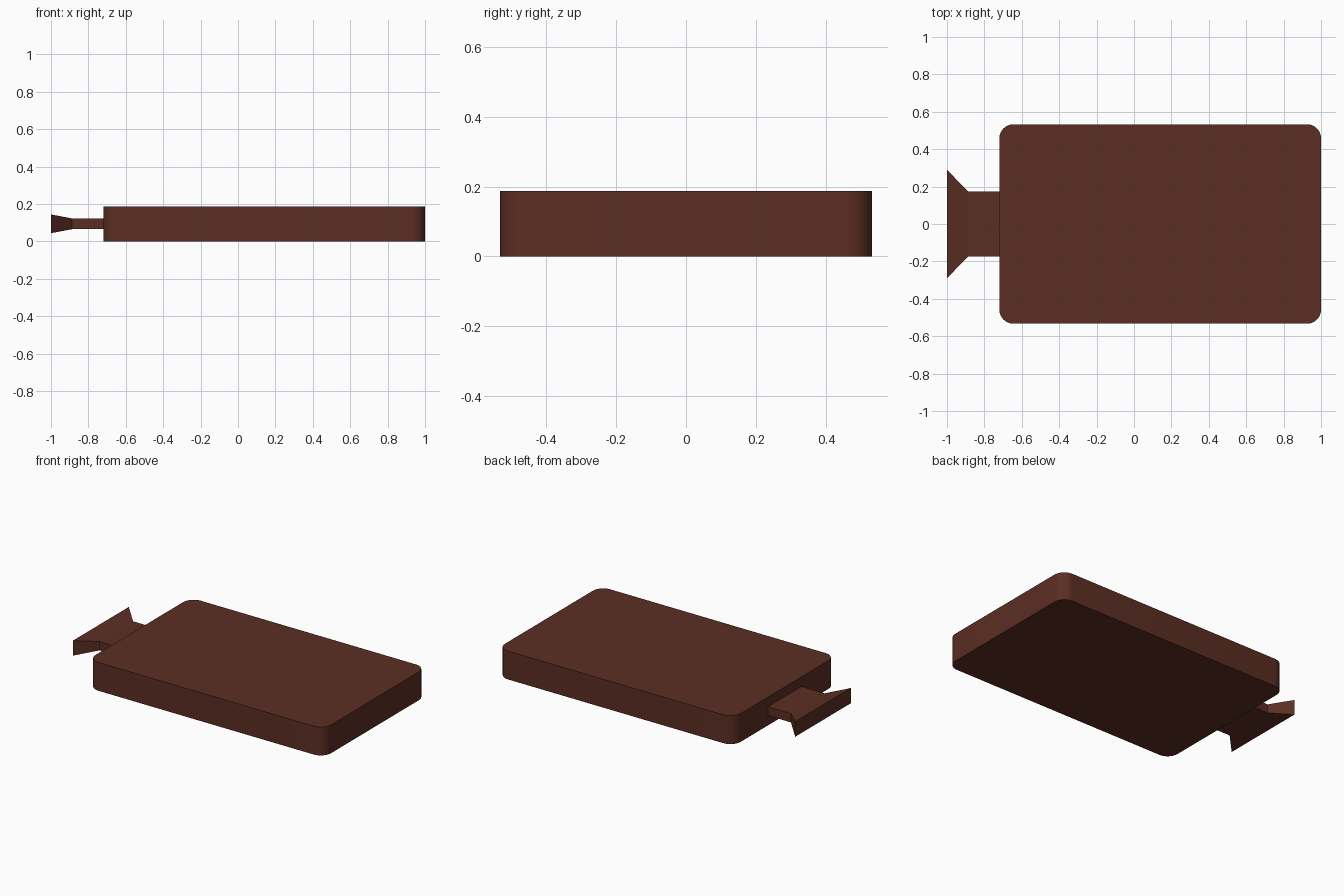
import bpy, bmesh, math

if "Cube" in bpy.data.objects:
    bpy.data.objects.remove(bpy.data.objects["Cube"])

brown = bpy.data.materials.new("dark brown")
brown.diffuse_color = (0.105, 0.027, 0.017, 1)
brown.use_nodes = True
brown.node_tree.nodes["Principled BSDF"].inputs["Base Color"].default_value = brown.diffuse_color


def make_object(name, bm):
    bmesh.ops.recalc_face_normals(bm, faces=bm.faces)
    mesh = bpy.data.meshes.new(name)
    bm.to_mesh(mesh)
    bm.free()
    mesh.materials.append(brown)
    obj = bpy.data.objects.new(name, mesh)
    bpy.context.collection.objects.link(obj)
    return obj


# Slab: rounded rectangle extruded upward
X0, X1, Y, TOP, R, STEPS = -0.72, 1.0, 0.533, 0.187, 0.075, 8
bm = bmesh.new()
outline = []
corners = [(X1 - R, Y - R), (X0 + R, Y - R), (X0 + R, R - Y), (X1 - R, R - Y)]
for i, (cx, cy) in enumerate(corners):
    for s in range(STEPS + 1):
        a = math.pi / 2 * (i + s / STEPS)
        outline.append(bm.verts.new((cx + R * math.cos(a), cy + R * math.sin(a), 0)))
base = bm.faces.new(outline)
ext = bmesh.ops.extrude_face_region(bm, geom=[base], use_keep_orig=True)
bmesh.ops.translate(bm, vec=(0, 0, TOP),
                    verts=[g for g in ext["geom"] if isinstance(g, bmesh.types.BMVert)])
slab = make_object("slab", bm)
bpy.context.view_layer.objects.active = slab
slab.select_set(True)
bpy.ops.object.shade_smooth_by_angle(angle=math.radians(30))

# Handle: rectangular sections (x, half width, half height) bridged into a flared tab
MID = 0.094
bm = bmesh.new()
rings = []
for x, w, h in [(-0.70, 0.175, 0.029), (-0.888, 0.175, 0.029), (-1.0, 0.29, 0.05)]:
    rings.append([bm.verts.new((x, sy * w, MID + sz * h))
                  for sy, sz in [(-1, -1), (1, -1), (1, 1), (-1, 1)]])
for a, b in zip(rings, rings[1:]):
    for i in range(4):
        j = (i + 1) % 4
        bm.faces.new((a[i], a[j], b[j], b[i]))
bm.faces.new(rings[0])
bm.faces.new(rings[-1])
make_object("flared_handle", bm)
